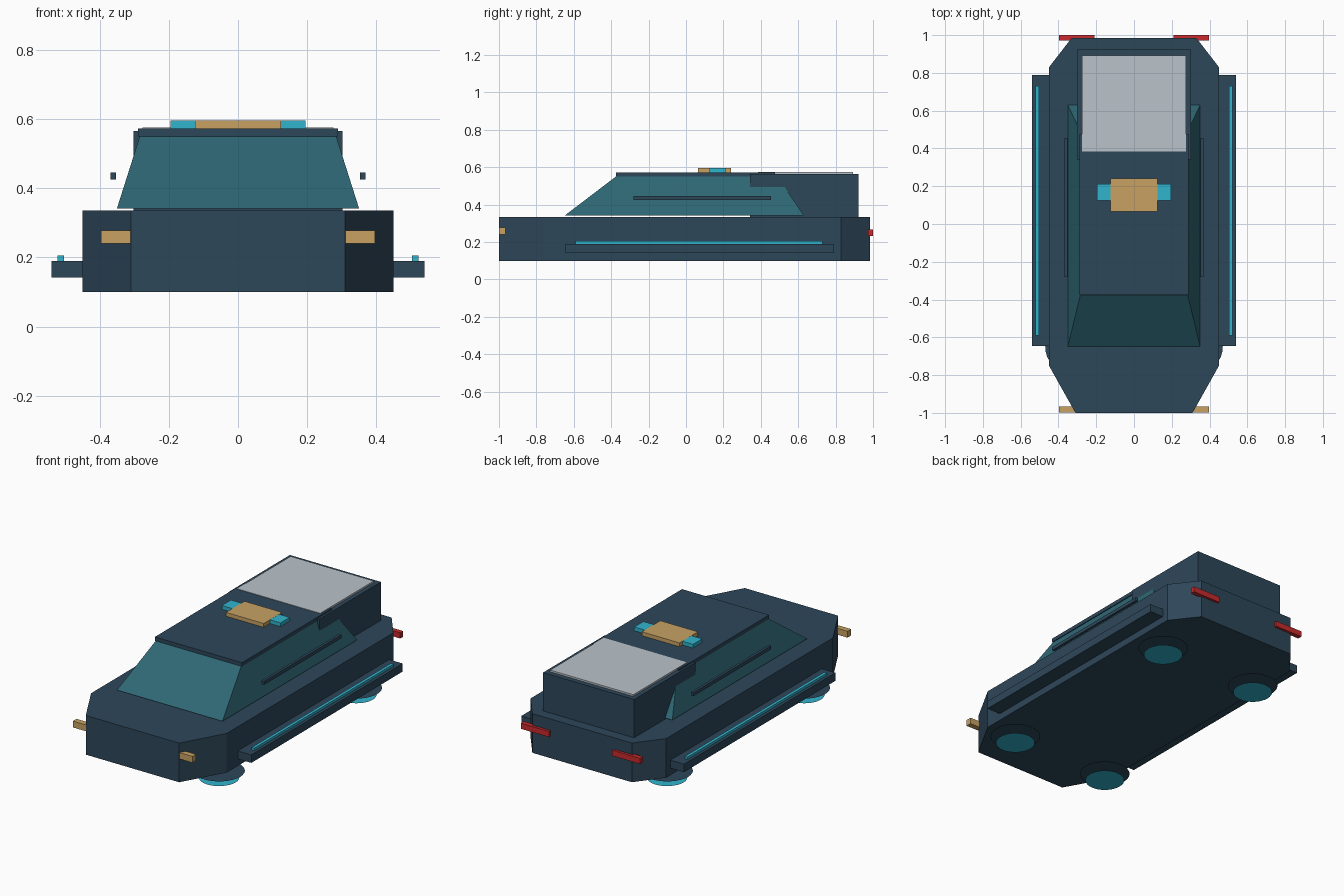
import bpy, bmesh
from mathutils import Matrix

if "Cube" in bpy.data.objects:
    bpy.data.objects.remove(bpy.data.objects["Cube"])


def material(name, r, g, b):
    m = bpy.data.materials.new(name)
    m.diffuse_color = (r, g, b, 1)
    m.use_nodes = True
    m.node_tree.nodes["Principled BSDF"].inputs["Base Color"].default_value = m.diffuse_color
    return m


NAVY = material("navy body", 0.027, 0.063, 0.102)
GLASS = material("teal glass", 0.028, 0.138, 0.178)
CYAN = material("cyan glow", 0.031, 0.456, 0.610)
GOLD = material("warm gold", 0.578, 0.361, 0.127)
RED = material("red lamp", 0.578, 0.023, 0.027)
GREY = material("pale grey", 0.490, 0.540, 0.590)


def finish(name, bm, mat):
    bmesh.ops.recalc_face_normals(bm, faces=bm.faces)
    me = bpy.data.meshes.new(name)
    bm.to_mesh(me)
    bm.free()
    me.materials.append(mat)
    ob = bpy.data.objects.new(name, me)
    bpy.context.collection.objects.link(ob)
    return ob


def loft(name, lower, z0, upper, z1, mat):
    """Solid between two outlines with the same number of points."""
    bm = bmesh.new()
    a = [bm.verts.new((x, y, z0)) for x, y in lower]
    b = [bm.verts.new((x, y, z1)) for x, y in upper]
    bm.faces.new(a)
    bm.faces.new(b)
    n = len(a)
    for i in range(n):
        j = (i + 1) % n
        bm.faces.new((a[i], a[j], b[j], b[i]))
    return finish(name, bm, mat)


def rect(x0, x1, y0, y1):
    return [(x0, y0), (x1, y0), (x1, y1), (x0, y1)]


def box(name, xs, ys, zs, mat):
    r = rect(*xs, *ys)
    return loft(name, r, zs[0], r, zs[1], mat)


def box_pair(name, xs, ys, zs, mat):
    box("right_" + name, xs, ys, zs, mat)
    box("left_" + name, (-xs[1], -xs[0]), ys, zs, mat)


def disc(name, x, y, z, radius, mat):
    bm = bmesh.new()
    bmesh.ops.create_circle(bm, cap_ends=True, segments=32, radius=radius,
                            matrix=Matrix.Translation((x, y, z)))
    finish(name, bm, mat)


# Hull with cut corners
half = [(0.31, -1.0), (0.45, -0.75), (0.45, 0.83), (0.33, 0.985)]
outline = half + [(-x, y) for x, y in reversed(half)]
loft("hull", outline, 0.1, outline, 0.335, NAVY)

# Tapered glass cabin, roof and rear box
loft("cabin_glass", rect(-0.35, 0.35, -0.648, 0.63), 0.342,
     rect(-0.284, 0.284, -0.375, 0.49), 0.55, GLASS)
box("roof", (-0.289, 0.289), (-0.375, 0.477), (0.55, 0.573), NAVY)
box("rear_box", (-0.302, 0.302), (0.342, 0.923), (0.335, 0.565), NAVY)
box("roof_panel", (-0.276, 0.276), (0.385, 0.893), (0.565, 0.5755), GREY)

# Roof beacon
box("beacon_plate", (-0.125, 0.125), (0.065, 0.24), (0.573, 0.596), GOLD)
box("beacon_bar", (-0.195, 0.195), (0.125, 0.212), (0.573, 0.5955), CYAN)

# Side skirts, glow strips and rails
box_pair("skirt", (0.445, 0.54), (-0.645, 0.79), (0.142, 0.19), NAVY)
box_pair("glow_strip", (0.504, 0.522), (-0.59, 0.73), (0.19, 0.205), CYAN)
box_pair("window_rail", (0.353, 0.369), (-0.28, 0.455), (0.425, 0.446), NAVY)

# Lamps
box_pair("head_lamp", (0.21, 0.396), (-0.999, -0.965), (0.24, 0.278), GOLD)
box_pair("tail_lamp", (0.21, 0.396), (0.972, 1.0), (0.232, 0.266), RED)

# Hover pads
for side, x in (("left", -0.33), ("right", 0.33)):
    for end, y in (("front", -0.65), ("rear", 0.65)):
        disc(f"{end}_{side}_pad_ring", x, y, 0.042, 0.14, NAVY)
        disc(f"{end}_{side}_pad_glow", x, y, 0.0, 0.11, CYAN)
